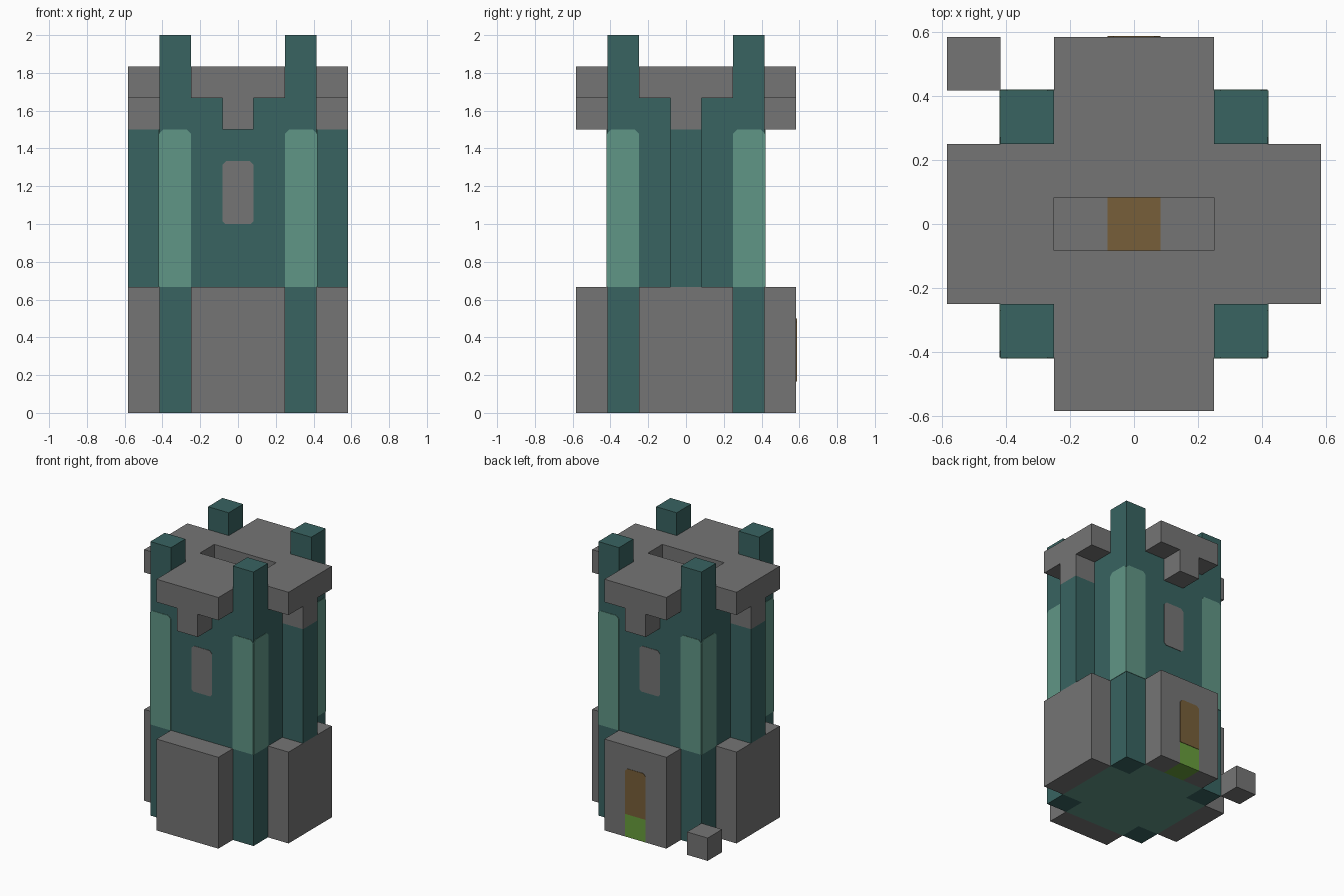
import bpy, bmesh
from math import pi
from mathutils import Matrix

cube = bpy.data.objects.get("Cube")
if cube:
    bpy.data.objects.remove(cube, do_unlink=True)

U = 1 / 6                                   # building block size
NEAR, MID, WALL, FAR = U / 2, U * 1.5, U * 2.5, U * 3.5


def material(name, rgb):
    m = bpy.data.materials.new(name)
    m.use_nodes = True
    m.diffuse_color = (*rgb, 1)
    m.node_tree.nodes["Principled BSDF"].inputs["Base Color"].default_value = (*rgb, 1)
    return m


STONE = material("grey stone", (0.178, 0.178, 0.178))
TEAL = material("dark teal brick", (0.04, 0.126, 0.12))
PALE = material("pale teal brick", (0.118, 0.305, 0.24))
WOOD = material("brown wood", (0.187, 0.114, 0.041))
GRASS = material("grass green", (0.14, 0.34, 0.045))


def finish(name, bm, *mats):
    bmesh.ops.recalc_face_normals(bm, faces=bm.faces)
    mesh = bpy.data.meshes.new(name)
    bm.to_mesh(mesh)
    bm.free()
    for m in mats:
        mesh.materials.append(m)
    obj = bpy.data.objects.new(name, mesh)
    bpy.context.collection.objects.link(obj)
    return obj


def extrude(bm, faces, vec):
    geo = bmesh.ops.extrude_face_region(bm, geom=faces, use_keep_orig=True)["geom"]
    bmesh.ops.translate(bm, vec=vec, verts=[v for v in geo if isinstance(v, bmesh.types.BMVert)])


def slab(name, points, vec, mat, turn=0):
    """Extrude a flat outline along vec, then quarter-turn it about z."""
    bm = bmesh.new()
    extrude(bm, [bm.faces.new([bm.verts.new(p) for p in points])], vec)
    bm.transform(Matrix.Rotation(turn * pi / 2, 4, "Z"))
    return finish(name, bm, mat)


def box(name, x0, x1, y0, y1, z0, z1, mat, turn=0):
    return slab(name, [(x0, y0, z0), (x1, y0, z0), (x1, y1, z0), (x0, y1, z0)],
                (0, 0, z1 - z0), mat, turn)


def plate(name, x0, x1, z0, z1, wall, mat, turn, top=0.02, bottom=0.0):
    """Thin painted panel with clipped corners on a wall."""
    t, b = top, bottom
    pts = [(x0 + b, z0), (x1 - b, z0)]
    pts += [(x1, z0 + b)] if b else []
    pts += [(x1, z1 - t), (x1 - t, z1), (x0 + t, z1), (x0, z1 - t)]
    pts += [(x0, z0 + b)] if b else []
    return slab(name, [(x, -wall, z) for x, z in pts], (0, -0.003, 0), mat, turn)


def floor_plan(name, xs, ys, keep, z0, z1, *mats):
    """Raise the kept cells of a grid into one solid."""
    bm = bmesh.new()
    verts = {(x, y): bm.verts.new((x, y, z0)) for x in xs for y in ys}
    for x0, x1 in zip(xs, xs[1:]):
        for y0, y1 in zip(ys, ys[1:]):
            if keep((x0 + x1) / 2, (y0 + y1) / 2):
                bm.faces.new([verts[c] for c in ((x0, y0), (x1, y0), (x1, y1), (x0, y1))])
    extrude(bm, bm.faces[:], (0, 0, z1 - z0))
    bmesh.ops.delete(bm, geom=[v for v in bm.verts if not v.link_faces], context="VERTS")
    return finish(name, bm, *mats)


def in_cross(x, y):
    return abs(x) < MID or abs(y) < MID


# Tower walls: a cross plan with a pale floor underneath
grid = [-WALL, -MID, MID, WALL]
walls = floor_plan("tower_walls", grid, grid, in_cross, 0, 10 * U, TEAL, PALE)
for face in walls.data.polygons:
    if face.normal.z < -0.5:
        face.material_index = 1

# Parts repeated on all four sides
SIDES = ["front", "right", "back", "left"]
for turn, side in enumerate(["front", "left", "back", "right"]):
    box(side + "_corner_pillar", MID, WALL, -WALL, -MID, 0, 12 * U, TEAL, turn)
    box(side + "_roof_bracket", -NEAR, NEAR, -FAR, -WALL, 9 * U, 10 * U, STONE, turn)
    for x0, x1, end in ((-WALL, -MID, "a"), (MID, WALL, "b")):
        plate(f"{side}_pale_stripe_{end}", x0, x1, 4 * U, 9 * U, WALL, PALE, turn)
    if side != "back":
        box(side + "_base_block", -MID, MID, -FAR, -WALL, 0, 4 * U, STONE, turn)
    if side in ("front", "back"):
        plate(side + "_window", -NEAR, NEAR, 6 * U, 8 * U, WALL, STONE, turn, 0.02, 0.015)
    else:
        box(side + "_buttress", -NEAR, NEAR, -FAR, -WALL, 4 * U, 9 * U, TEAL, turn)

# Back base block, notched for the doorstep
notch = [(-MID, 0), (-NEAR, 0), (-NEAR, U), (NEAR, U), (NEAR, 0), (MID, 0), (MID, 4 * U), (-MID, 4 * U)]
slab("back_base_block", [(x, WALL, z) for x, z in notch], (0, U, 0), STONE)
box("grass_doorstep", -NEAR, NEAR, WALL, FAR, 0, U, GRASS)
plate("back_door", -NEAR, NEAR, U, 3 * U, FAR, WOOD, 2)

# Roof: cross plan with a slot in the middle
roof_x = [-FAR, -MID, MID, FAR]
roof_y = [-FAR, -MID, -NEAR, NEAR, MID, FAR]
floor_plan("roof", roof_x, roof_y,
           lambda x, y: in_cross(x, y) and not (abs(x) < MID and abs(y) < NEAR),
           10 * U, 11 * U, STONE)

# Slot floor with a wooden hatch
for name, x0, x1, mat in (("slot_floor_left", NEAR, MID, STONE),
                          ("slot_floor_right", -MID, -NEAR, STONE),
                          ("wooden_hatch", -NEAR, NEAR, WOOD)):
    box(name, x0, x1, -NEAR, NEAR, 10 * U, 10 * U + 0.004, mat)

# Loose stone beside the back corner
box("loose_stone", -FAR, -WALL, WALL, FAR, 0, U, STONE)
